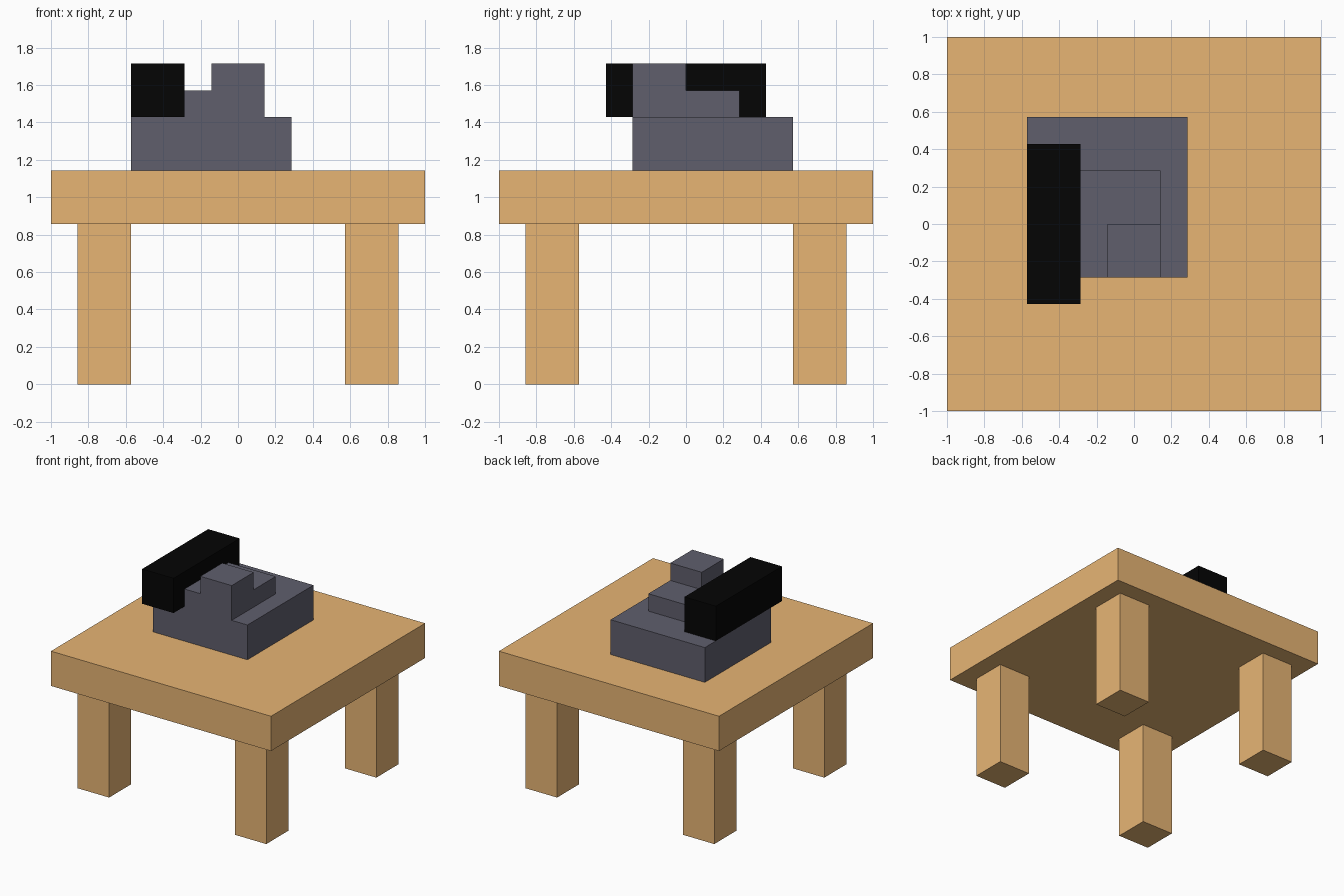
import bpy

if "Cube" in bpy.data.objects:
    bpy.data.objects.remove(bpy.data.objects["Cube"])

U = 1 / 7  # module size: every part sits on this grid


def material(name, rgb):
    m = bpy.data.materials.new(name)
    m.diffuse_color = (*rgb, 1)
    m.use_nodes = True
    m.node_tree.nodes["Principled BSDF"].inputs["Base Color"].default_value = m.diffuse_color
    return m


wood = material("tan_wood", (0.8, 0.46, 0.175))
slate = material("slate_grey", (0.115, 0.113, 0.152))
black = material("black", (0.0015, 0.0015, 0.0015))


def block(name, x, y, z, mat):
    """Box from (min, max) pairs given in modules."""
    spans = (x, y, z)
    bpy.ops.mesh.primitive_cube_add(
        size=1, location=[(a + b) / 2 * U for a, b in spans])
    ob = bpy.context.object
    ob.name = name
    ob.scale = [(b - a) * U for a, b in spans]
    bpy.ops.object.transform_apply(location=False, rotation=False, scale=True)
    ob.data.materials.append(mat)
    return ob


# Table: thick square top on four inset legs
block("table_top", (-7, 7), (-7, 7), (6, 8), wood)
for side, x in (("left", (-6, -4)), ("right", (4, 6))):
    for end, y in (("front", (-6, -4)), ("back", (4, 6))):
        block(f"{end}_{side}_leg", x, y, (0, 6), wood)

# Stepped grey stack on the table
block("lower_block", (-4, 2), (-2, 4), (8, 10), slate)
block("middle_step", (-2, 1), (-2, 2), (10, 11), slate)
block("upper_block", (-1, 1), (-2, 0), (11, 12), slate)

# Black bar along the left edge, overhanging at the front
block("black_bar", (-4, -2), (-3, 3), (10, 12), black)
